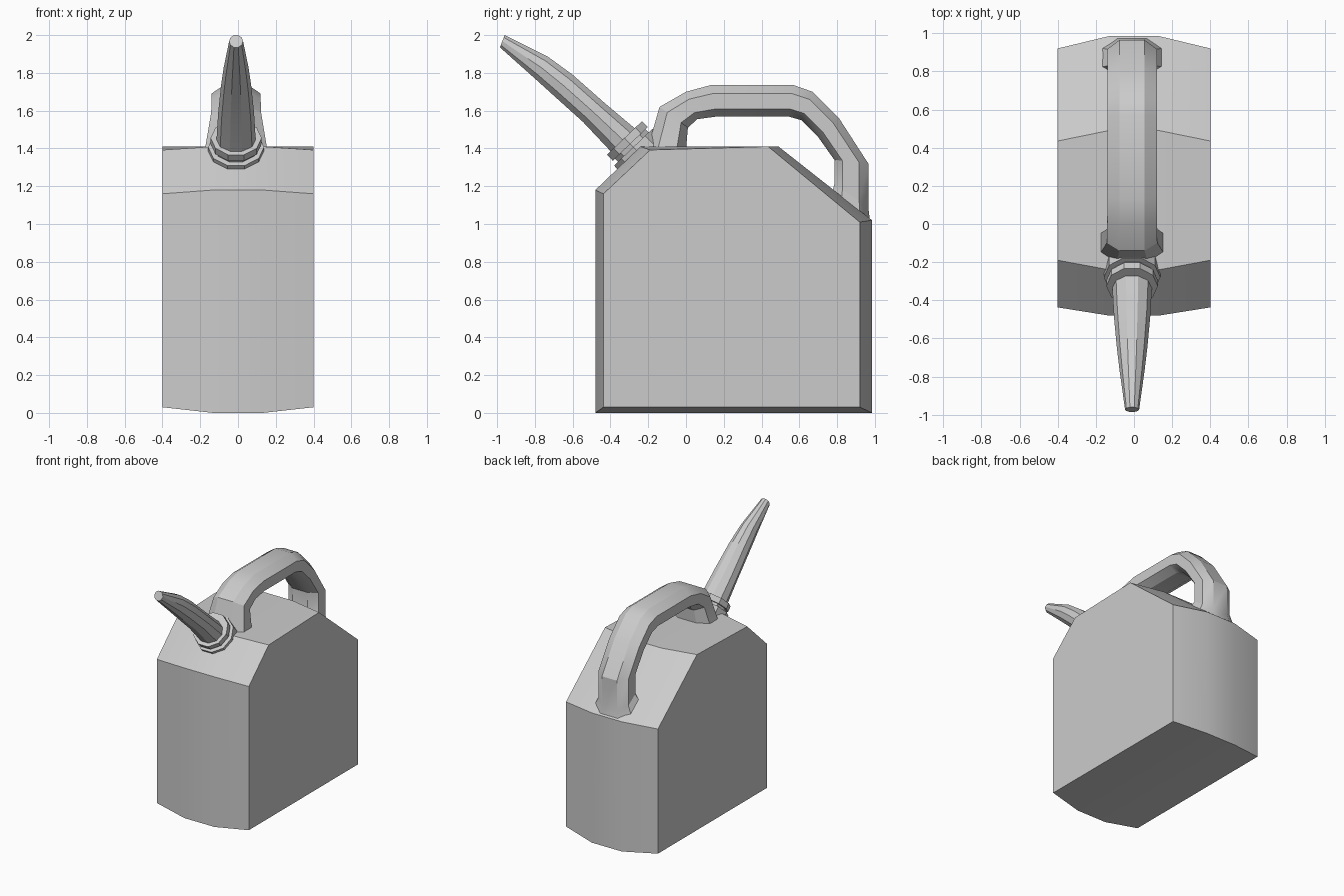
import bpy, bmesh, math
from mathutils import Vector

if "Cube" in bpy.data.objects:
    bpy.data.objects.remove(bpy.data.objects["Cube"])

OFF = -0.01  # the handle and spout sit slightly off centre


def skin(name, rings):
    """Join a list of equal point rings into a closed, capped solid."""
    bm = bmesh.new()
    vs = [[bm.verts.new(p) for p in r] for r in rings]
    n = len(rings[0])
    for a, b in zip(vs, vs[1:]):
        for i in range(n):
            j = (i + 1) % n
            bm.faces.new((a[i], a[j], b[j], b[i]))
    bm.faces.new(vs[0])
    bm.faces.new(vs[-1])
    bmesh.ops.recalc_face_normals(bm, faces=bm.faces)
    me = bpy.data.meshes.new(name)
    bm.to_mesh(me)
    bm.free()
    ob = bpy.data.objects.new(name, me)
    bpy.context.collection.objects.link(ob)
    bpy.ops.object.select_all(action='DESELECT')
    ob.select_set(True)
    bpy.context.view_layer.objects.active = ob
    bpy.ops.object.shade_smooth_by_angle(angle=math.radians(30))
    return ob


def tube(name, stations, section):
    """Each station is (outer y, outer z, inner y, inner z, half width)."""
    rings = []
    for oy, oz, iy, iz, w in stations:
        rings.append([(OFF + u * w, oy + (iy - oy) * t, oz + (iz - oz) * t)
                      for u, t in section])
    return skin(name, rings)


# Body: bowed profile, fuller in the middle than at the flat sides
mid = [(-0.48, 0), (-0.48, 1.18), (-0.24, 1.41), (0.49, 1.41), (0.985, 1.02), (0.985, 0)]
side = [(-0.437, 0.03), (-0.437, 1.16), (-0.19, 1.392), (0.435, 1.41), (0.92, 1.01), (0.92, 0.03)]
skin("can_body", [[(x, y, z) for y, z in prof]
                  for x, prof in ((-0.4, side), (-0.13, mid), (0.13, mid), (0.4, side))])

# Handle: eight-sided bar arching from the front of the top to the back slope
octagon = [(-0.5, 0), (0.5, 0), (1, 0.27), (1, 0.76),
           (0.5, 1), (-0.5, 1), (-1, 0.76), (-1, 0.27)]
tube("handle", [
    (-0.205, 1.395, 0.0, 1.395, 0.165),
    (-0.14, 1.62, 0.01, 1.51, 0.132),
    (0.0, 1.70, 0.06, 1.555, 0.13),
    (0.13, 1.735, 0.17, 1.57, 0.13),
    (0.57, 1.735, 0.54, 1.57, 0.13),
    (0.67, 1.70, 0.61, 1.55, 0.13),
    (0.81, 1.56, 0.70, 1.46, 0.13),
    (0.965, 1.32, 0.785, 1.34, 0.13),
    (0.965, 1.09, 0.785, 1.21, 0.13),
    (0.975, 1.01, 0.775, 1.17, 0.16)], octagon)

# Ten-sided round section with flats at the top and bottom
apothem = math.cos(math.radians(18))
decagon = [(math.cos(k * math.pi / 5), 0.5 - 0.5 * math.sin(k * math.pi / 5) / apothem)
           for k in range(10)]

# Collar: two stepped rings on the front slope
base = Vector((-0.262, 1.389))
axis = Vector((-0.69, 0.72)).normalized()
across = Vector((axis.y, -axis.x))
collar = []
for s, r in ((-0.06, 0.148), (0.025, 0.148), (0.025, 0.118),
             (0.048, 0.118), (0.048, 0.135), (0.092, 0.135)):
    c, d = base + axis * s, across * r * apothem
    collar.append((c.x + d.x, c.y + d.y, c.x - d.x, c.y - d.y, r))
tube("spout_collar", collar, decagon)

# Spout: tapered and slightly bent
tube("spout", [
    (-0.24, 1.48, -0.385, 1.37, 0.105),
    (-0.43, 1.64, -0.545, 1.54, 0.095),
    (-0.60, 1.79, -0.695, 1.675, 0.08),
    (-0.73, 1.885, -0.80, 1.77, 0.066),
    (-0.96, 2.0, -0.985, 1.935, 0.037)], decagon)
